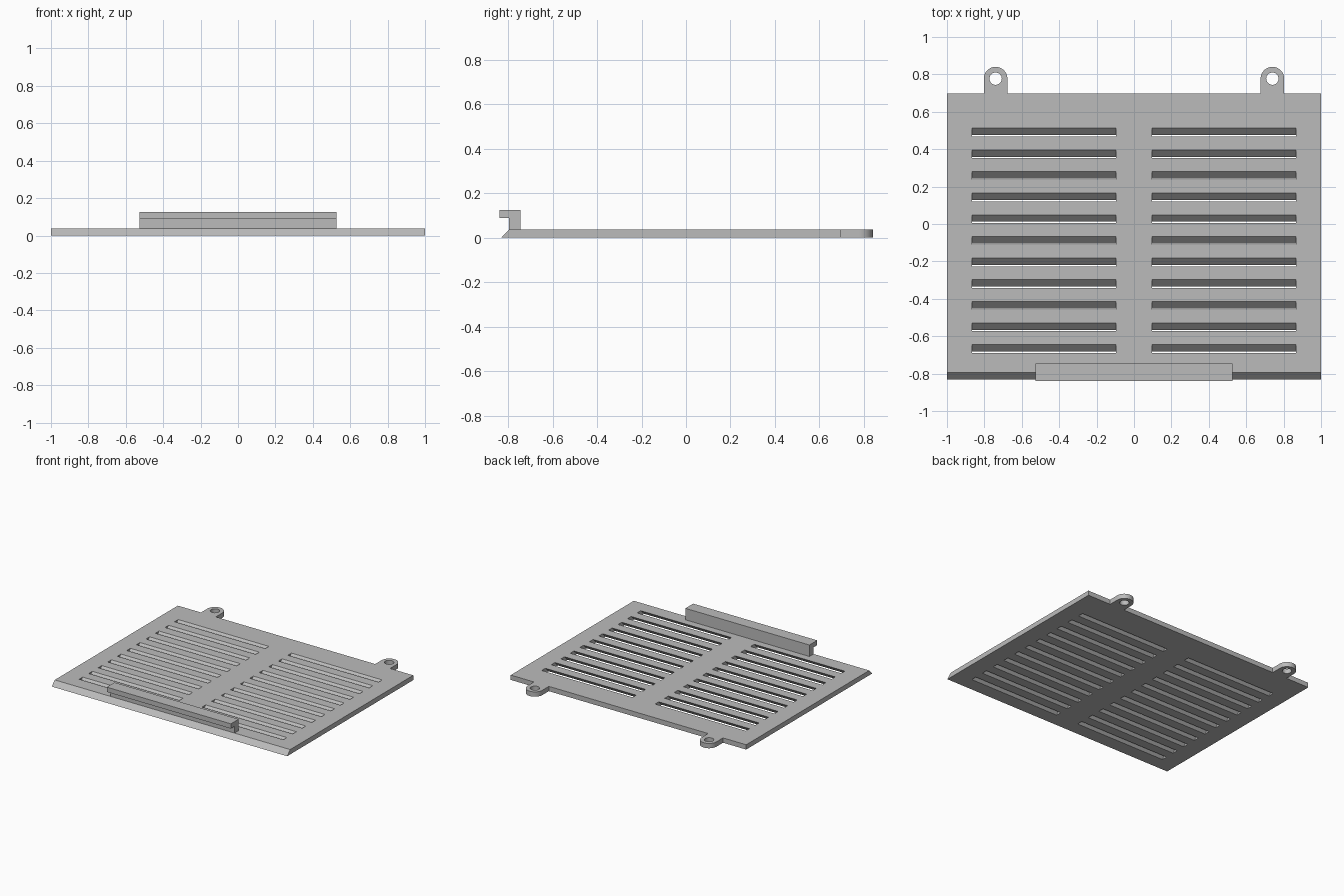
import bpy, bmesh
from math import sin, cos, pi

cube = bpy.data.objects.get("Cube")
if cube:
    bpy.data.objects.remove(cube, do_unlink=True)

grey = bpy.data.materials.new("plain grey")
grey.use_nodes = True
grey.diffuse_color = (0.5, 0.5, 0.5, 1)
grey.node_tree.nodes["Principled BSDF"].inputs["Base Color"].default_value = (0.5, 0.5, 0.5, 1)

THICK = 0.037
BACK, FRONT = 0.698, -0.795
EAR_X, EAR_Y, EAR_R, HOLE_R = 0.74, 0.777, 0.063, 0.033


def prism(bm, points, offset):
    """Close a polygon and sweep it along offset."""
    base = [bm.verts.new(p) for p in points]
    top = [bm.verts.new([a + b for a, b in zip(p, offset)]) for p in points]
    bm.faces.new(base)
    bm.faces.new(top[::-1])
    n = len(base)
    for i in range(n):
        j = (i + 1) % n
        bm.faces.new((base[j], base[i], top[i], top[j]))


def finish(name, bm):
    bmesh.ops.recalc_face_normals(bm, faces=bm.faces)
    mesh = bpy.data.meshes.new(name)
    bm.to_mesh(mesh)
    bm.free()
    mesh.materials.append(grey)
    obj = bpy.data.objects.new(name, mesh)
    bpy.context.collection.objects.link(obj)
    return obj


# Plate outline with two rounded mounting ears
def ear(cx):
    arc = [(cx + EAR_R * cos(pi * i / 24), EAR_Y + EAR_R * sin(pi * i / 24), 0) for i in range(25)]
    return [(cx + EAR_R, BACK, 0)] + arc + [(cx - EAR_R, BACK, 0)]


outline = [(-1, FRONT, 0), (1, FRONT, 0), (1, BACK, 0)]
outline += ear(EAR_X) + ear(-EAR_X) + [(-1, BACK, 0)]
bm = bmesh.new()
prism(bm, outline, (0, 0, THICK))
# Slope the front edge outward at the bottom
for v in bm.verts:
    if v.co.y < FRONT + 0.001 and v.co.z < 0.001:
        v.co.y -= THICK
plate = finish("vent_plate", bm)

# Cutters: slanted louvre slots and ear screw holes
bm = bmesh.new()
EXTRA = 0.02
for row in range(11):
    y = 0.512 - row * 0.1157
    low, high = y - THICK - EXTRA, y + EXTRA
    for x in (-0.867, 0.096):
        prism(bm, [(x, low, -EXTRA), (x, high, THICK + EXTRA),
                   (x, high - 0.044, THICK + EXTRA), (x, low - 0.044, -EXTRA)], (0.771, 0, 0))
for x in (-EAR_X, EAR_X):
    ring = [(x + HOLE_R * cos(pi * i / 16), EAR_Y + HOLE_R * sin(pi * i / 16), -EXTRA) for i in range(32)]
    prism(bm, ring, (0, 0, THICK + 2 * EXTRA))
cutter = finish("slot_cutter", bm)
cutter.hide_render = True

cut = plate.modifiers.new("slots", "BOOLEAN")
cut.operation = "DIFFERENCE"
cut.solver = "EXACT"
cut.object = cutter
bpy.context.view_layer.objects.active = plate
plate.select_set(True)
bpy.ops.object.modifier_apply(modifier=cut.name)
bpy.data.objects.remove(cutter, do_unlink=True)
bpy.ops.object.shade_smooth_by_angle()

# Hooked catch along the front edge
bm = bmesh.new()
hook = [(-0.745, THICK), (-0.745, 0.125), (-0.839, 0.125),
        (-0.839, 0.088), (FRONT, 0.088), (FRONT, THICK)]
prism(bm, [(-0.527, y, z) for y, z in hook], (1.054, 0, 0))
finish("front_catch", bm)
